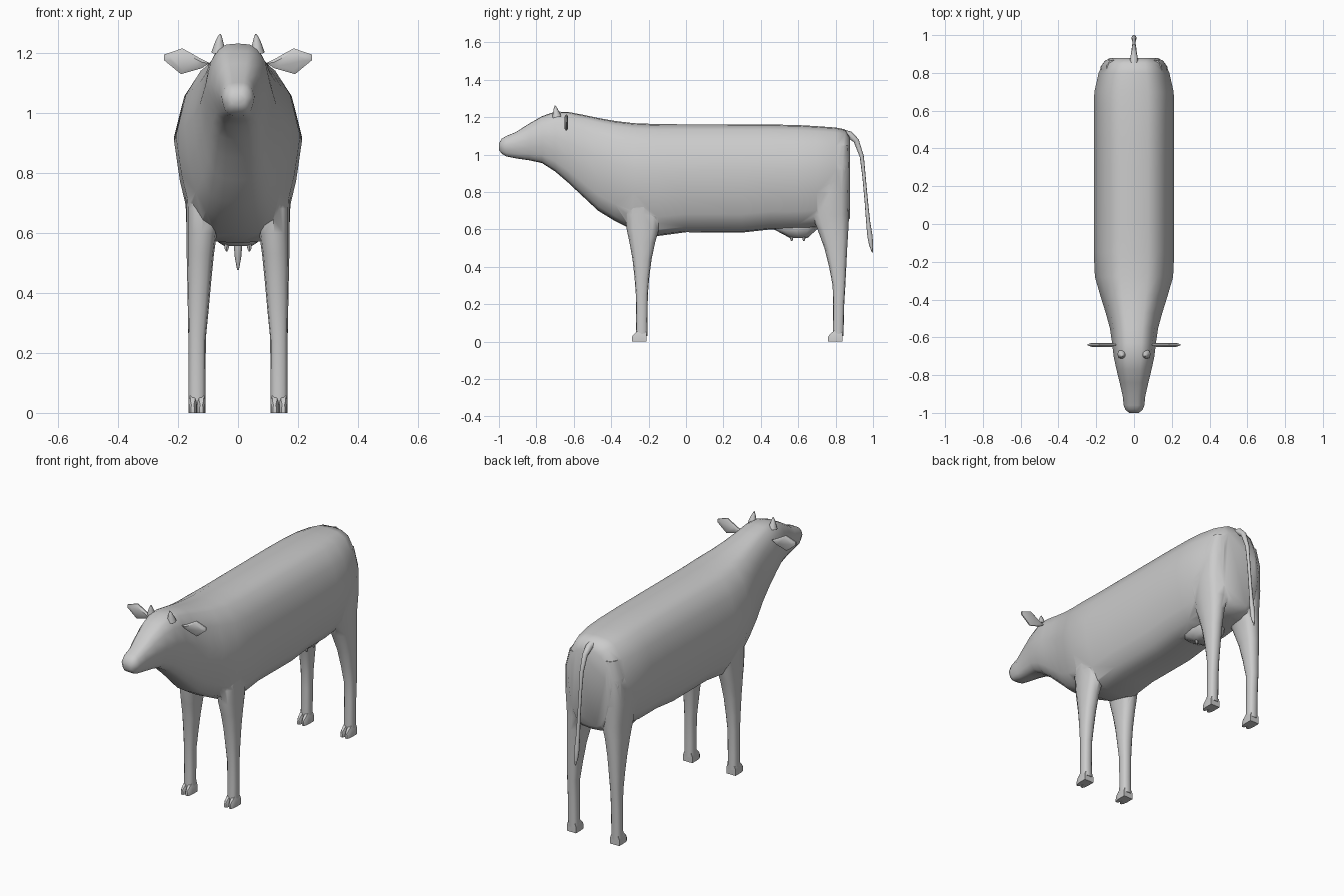
import bpy, bmesh
from math import cos, sin, pi, copysign
from mathutils import Vector

if "Cube" in bpy.data.objects:
    bpy.data.objects.remove(bpy.data.objects["Cube"])


def loft(name, rings, angle=50):
    """Skin a list of equal-length closed rings and cap both ends."""
    bm = bmesh.new()
    rows = [[bm.verts.new(p) for p in ring] for ring in rings]
    n = len(rows[0])
    for a, b in zip(rows, rows[1:]):
        for i in range(n):
            j = (i + 1) % n
            bm.faces.new((a[i], a[j], b[j], b[i]))
    bm.faces.new(rows[0])
    bm.faces.new(rows[-1])
    bmesh.ops.recalc_face_normals(bm, faces=bm.faces)
    mesh = bpy.data.meshes.new(name)
    bm.to_mesh(mesh)
    bm.free()
    ob = bpy.data.objects.new(name, mesh)
    bpy.context.collection.objects.link(ob)
    smooth(ob, angle)
    return ob


def smooth(ob, angle=50):
    bpy.ops.object.select_all(action='DESELECT')
    bpy.context.view_layer.objects.active = ob
    ob.select_set(True)
    bpy.ops.object.shade_smooth_by_angle(angle=angle * pi / 180)


def column(name, side, levels, n=12, power=0.75):
    """Vertical limb; levels are (z, x_in, x_out, y_front, y_back)."""
    rings = []
    for z, x0, x1, y0, y1 in levels:
        ring = []
        for k in range(n):
            a = 2 * pi * k / n
            c, s = [copysign(abs(v) ** power, v) for v in (cos(a), sin(a))]
            ring.append((side * ((x0 + x1) / 2 + c * (x1 - x0) / 2),
                         (y0 + y1) / 2 + s * (y1 - y0) / 2, z))
        rings.append(ring)
    return loft(name, rings)


def tube(name, path, n=8):
    """Tapered round tube; path is (x, y, z, radius)."""
    pts = [Vector(p[:3]) for p in path]
    rings = []
    for i, p in enumerate(pts):
        d = pts[min(i + 1, len(pts) - 1)] - pts[max(i - 1, 0)]
        u = d.cross(Vector((1, 0.01, 0))).normalized()
        v = d.cross(u).normalized()
        rings.append([p + path[i][3] * (u * cos(2 * pi * k / n) + v * sin(2 * pi * k / n))
                      for k in range(n)])
    return loft(name, rings)


# Trunk, neck and head: one half cross-section scaled along y
half = [(0, 1), (.35, .99), (.6, .95), (.84, .81), (1, .57),
        (.91, .35), (.79, .17), (.6, .05), (.35, .01), (0, 0)]
section = half + [(-x, t) for x, t in half[-2:0:-1]]
stations = [  # y, bottom, top, half width
    (-1.0, 1.025, 1.06, .025), (-.985, 1.005, 1.085, .045), (-.96, .99, 1.10, .055),
    (-.91, .98, 1.12, .06), (-.84, .97, 1.165, .076), (-.77, .955, 1.205, .093),
    (-.70, .91, 1.23, .108), (-.63, .85, 1.228, .116), (-.55, .775, 1.213, .128),
    (-.47, .70, 1.196, .15), (-.38, .645, 1.18, .178), (-.28, .595, 1.168, .207),
    (-.15, .565, 1.163, .213), (0, .585, 1.162, .213), (.30, .583, 1.162, .213),
    (.45, .60, 1.161, .213), (.60, .60, 1.158, .213), (.70, .61, 1.152, .21),
    (.80, .615, 1.145, .187), (.85, .63, 1.135, .166), (.878, .66, 1.09, .13)]
body = loft("body", [[(x * w, y, lo + t * (hi - lo)) for x, t in section]
                     for y, lo, hi, w in stations])

# Udder
udder = column("udder", 1, [(.555, -.045, .045, .555, .65), (.568, -.065, .065, .53, .665),
                            (.60, -.085, .085, .47, .70), (.66, -.08, .08, .45, .72)])
parts = [udder]

# Legs, cloven hooves, teats, ears and horns on each side
for side, tag in ((-1, "right"), (1, "left")):
    parts.append(column("front_leg_" + tag, side, [
        (.03, .108, .165, -.268, -.205), (.12, .108, .165, -.266, -.206),
        (.25, .107, .165, -.268, -.204), (.34, .098, .167, -.275, -.197),
        (.44, .089, .169, -.286, -.184), (.53, .08, .171, -.302, -.165),
        (.60, .07, .171, -.317, -.145), (.68, .06, .172, -.325, -.13),
        (.80, .06, .18, -.30, -.15)]))
    parts.append(column("hind_leg_" + tag, side, [
        (.03, .108, .165, .785, .842), (.20, .108, .165, .787, .846),
        (.30, .106, .166, .784, .852), (.40, .096, .168, .765, .857),
        (.50, .086, .170, .74, .862), (.60, .07, .171, .703, .868),
        (.68, .045, .174, .67, .872), (.80, .03, .185, .66, .876),
        (.95, .03, .18, .68, .878), (1.05, .03, .15, .72, .872)]))
    for leg, y in (("front", -.21), ("hind", .838)):
        for k, x in enumerate((.122, .151)):
            loft(f"{leg}_hoof_{tag}_{k}", [
                [(side * (x + sx * w), y + dy, z) for sx, z in
                 ((-1, 0), (1, 0), (1, h * .7), (.6, h), (-.6, h), (-1, h * .7))]
                for dy, w, h in ((-.08, .006, .025), (-.068, .012, .04),
                                 (-.045, .0145, .06), (0, .0145, .05))], 40)
    for k, y in enumerate((.565, .63)):
        tube(f"teat_{tag}_{k}", [(side * .035, y, .585, .016), (side * .037, y, .562, .01),
                                 (side * .038, y, .545, .007), (side * .038, y, .538, .003)], 6)
    outline = [(.095, 1.165), (.125, 1.18), (.185, 1.214), (.247, 1.193),
               (.247, 1.175), (.19, 1.128), (.12, 1.148)]
    loft("ear_" + tag, [[(side * (.17 + (x - .17) * s), y, 1.17 + (z - 1.17) * s)
                         for x, z in outline]
                        for y, s in ((-.65, .7), (-.642, 1), (-.636, 1), (-.63, .7))], 40)
    tube("horn_" + tag, [(side * .063, -.69, 1.20, .026), (side * .063, -.695, 1.228, .016),
                         (side * .061, -.698, 1.248, .009), (side * .059, -.70, 1.262, .002)])

# Weld legs and udder into the body
for part in parts:
    mod = body.modifiers.new("union", 'BOOLEAN')
    mod.operation, mod.solver, mod.object = 'UNION', 'EXACT', part
    bpy.context.view_layer.objects.active = body
    bpy.ops.object.modifier_move_to_index(modifier=mod.name, index=0)
    bpy.ops.object.modifier_apply(modifier=mod.name)
    bpy.data.objects.remove(part)
smooth(body, 60)

# Tail with a tufted end
tube("tail", [(0, .83, 1.115, .022), (0, .875, 1.105, .02), (0, .91, 1.075, .015),
              (0, .94, .99, .011), (0, .952, .88, .009), (0, .964, .75, .009),
              (0, .974, .64, .011), (0, .984, .56, .014), (0, .989, .52, .011),
              (0, .997, .476, .003)])
